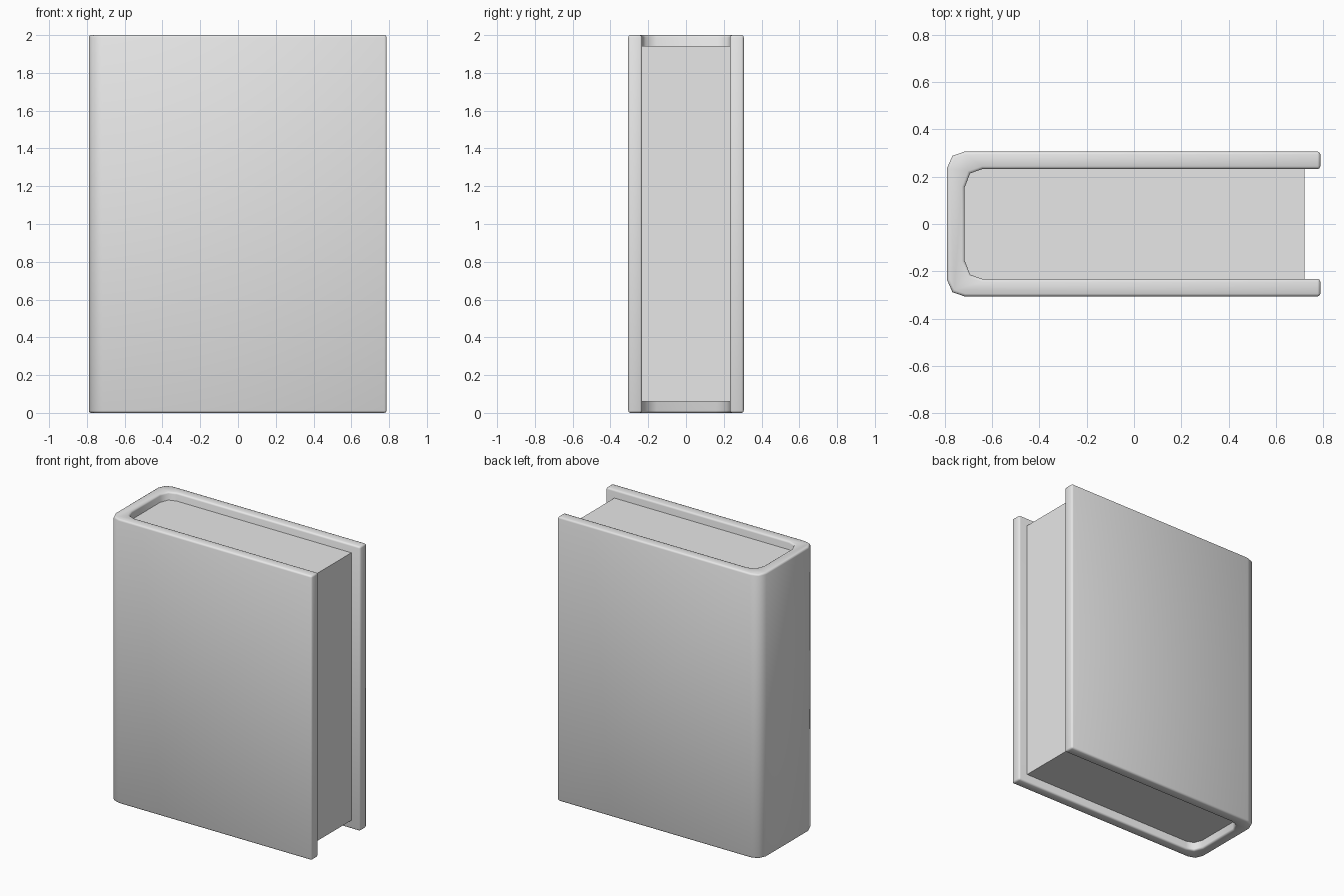
import bpy, bmesh, math

cube = bpy.data.objects.get("Cube")
if cube:
    bpy.data.objects.remove(cube, do_unlink=True)

grey = bpy.data.materials.new("plain_grey")
grey.use_nodes = True
colour = (0.8, 0.8, 0.8, 1)
grey.diffuse_color = colour
grey.node_tree.nodes["Principled BSDF"].inputs["Base Color"].default_value = colour


def extrude_outline(name, outline, bottom, top, bevel=0):
    """Raise a flat outline into a solid, optionally with rounded rims."""
    bm = bmesh.new()
    face = bm.faces.new([bm.verts.new((x, y, bottom)) for x, y in outline])
    raised = bmesh.ops.extrude_face_region(bm, geom=[face])["geom"]
    for v in raised:
        if isinstance(v, bmesh.types.BMVert):
            v.co.z = top
    bmesh.ops.recalc_face_normals(bm, faces=bm.faces)
    mesh = bpy.data.meshes.new(name)
    bm.to_mesh(mesh)
    bm.free()
    obj = bpy.data.objects.new(name, mesh)
    bpy.context.collection.objects.link(obj)
    mesh.materials.append(grey)
    bpy.ops.object.select_all(action="DESELECT")
    obj.select_set(True)
    bpy.context.view_layer.objects.active = obj
    if bevel:
        mod = obj.modifiers.new("rounded_rims", "BEVEL")
        mod.width = bevel
        mod.segments = 2
        mod.limit_method = "ANGLE"
        mod.angle_limit = math.radians(60)
        bpy.ops.object.modifier_apply(modifier=mod.name)
        bpy.ops.object.shade_smooth_by_angle(angle=math.radians(50))
    return obj


def mirrored(half):
    """Complete a half outline across the y = 0 line."""
    return half + [(x, -y) for x, y in reversed(half)]


# Wrap-around cover: outer shell from fore edge to spine, then back inside
outer = mirrored([(0.787, 0.306), (-0.715, 0.306), (-0.767, 0.288), (-0.79, 0.235)])
inner = mirrored([(0.787, 0.232), (-0.64, 0.232), (-0.692, 0.214), (-0.715, 0.155)])
extrude_outline("cover", outer + inner[::-1], 0, 2, bevel=0.012)

# Page block, set back from the cover's rims and tucked into the spine
pages = mirrored([(0.72, 0.235), (-0.64, 0.235), (-0.695, 0.217), (-0.72, 0.155)])
extrude_outline("pages", pages, 0.06, 1.943)
